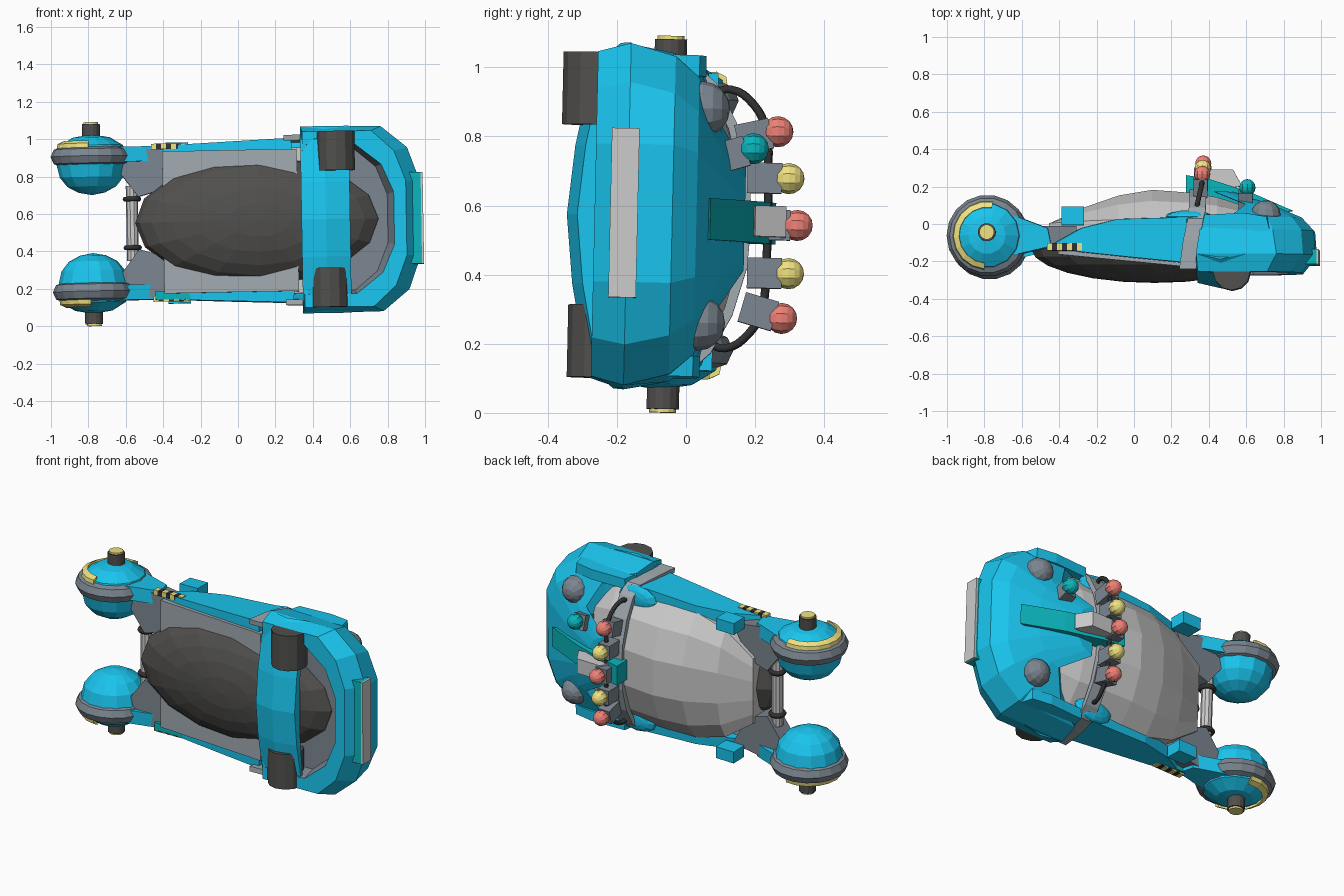
import bpy, bmesh
from math import radians, sin, cos, pi
from mathutils import Matrix, Vector

if "Cube" in bpy.data.objects:
    bpy.data.objects.remove(bpy.data.objects["Cube"])

# Local frame: x along the vehicle, y toward its deck, z across it (mirror axis)
POSE = (Matrix.Translation((0, 0, 0.558)) @ Matrix.Rotation(radians(-1.3), 4, 'X')
        @ Matrix.Rotation(radians(-1.0), 4, 'Y'))
COLORS = dict(blue=(.01, .56, .86), teal=(.003, .46, .5), dark=(.08, .078, .075),
              slate=(.2, .24, .28), steel=(.35, .4, .43), yellow=(.87, .76, .22),
              red=(.85, .22, .18), black=(.03, .03, .03))
MATS = {}


def finish(name, bm, color=None, mirror=False):
    bmesh.ops.recalc_face_normals(bm, faces=bm.faces)
    me = bpy.data.meshes.new(name)
    bm.to_mesh(me)
    bm.free()
    ob = bpy.data.objects.new(name, me)
    bpy.context.collection.objects.link(ob)
    ob.matrix_world = POSE
    if color:
        if color not in MATS:
            MATS[color] = bpy.data.materials.new(color)
            MATS[color].diffuse_color = (*COLORS[color], 1)
        me.materials.append(MATS[color])
    if mirror:
        m = ob.modifiers.new("mirror", 'MIRROR')
        m.use_axis = (False, False, True)
        m.use_mirror_merge = False
    return ob


def loft(name, loops, color=None, mirror=False, closed=True, caps=(True, True)):
    """Skin a list of point loops that all have the same count."""
    bm = bmesh.new()
    rows = [[bm.verts.new(p) for p in lp] for lp in loops]
    n = len(rows[0])
    for a, b in zip(rows, rows[1:]):
        for i in range(n if closed else n - 1):
            j = (i + 1) % n
            bm.faces.new((a[i], a[j], b[j], b[i]))
    if caps[0]:
        bm.faces.new(rows[0])
    if caps[1]:
        bm.faces.new(rows[-1])
    return finish(name, bm, color, mirror)


def prism(name, pts, z0, z1, color=None, mirror=False, shrink=1.0, flare=0.0):
    """Extrude an x-y outline across z, tapering or flaring the outer face."""
    cx = sum(p[0] for p in pts) / len(pts)
    cy = sum(p[1] for p in pts) / len(pts)
    outer = [(cx + (x - cx) * shrink, cy + (y - cy) * shrink, z1 + flare * (x - cx)) for x, y in pts]
    return loft(name, [[(x, y, z0) for x, y in pts], outer], color, mirror)


def box(name, c, size, color=None, mirror=False, rot=0):
    bm = bmesh.new()
    bmesh.ops.create_cube(bm, size=1, matrix=Matrix.Translation(c)
                          @ Matrix.Rotation(radians(rot), 4, 'X') @ Matrix.Diagonal((*size, 1)))
    return finish(name, bm, color, mirror)


def ball(name, c, r, color=None, mirror=False, u=12, v=8):
    bm = bmesh.new()
    r = r if isinstance(r, tuple) else (r, r, r)
    bmesh.ops.create_uvsphere(bm, u_segments=u, v_segments=v, radius=1,
                              matrix=Matrix.Translation(c) @ Matrix.Diagonal((*r, 1))
                              @ Matrix.Rotation(pi / 2, 4, 'X'))
    return finish(name, bm, color, mirror)


def lathe(name, c, prof, color=None, mirror=False, n=14, a0=0, a1=360, ring=False):
    """Spin an (r, z) profile about a z axis; ring closes the profile itself."""
    full = a1 - a0 == 360
    loops = []
    for k in range(n + 1):
        a = radians(a0 + (a1 - a0) * k / n)
        loops.append([(c[0] + r * cos(a), c[1] + r * sin(a), z) for r, z in prof])
    ob = loft(name, loops, color, mirror, ring, (not full, not full))
    bm = bmesh.new()
    bm.from_mesh(ob.data)
    bmesh.ops.remove_doubles(bm, verts=bm.verts, dist=1e-5)
    bmesh.ops.recalc_face_normals(bm, faces=bm.faces)
    bm.to_mesh(ob.data)
    bm.free()
    return ob


def tube(name, pts, r, color=None, cyclic=False):
    cu = bpy.data.curves.new(name, 'CURVE')
    cu.dimensions = '3D'
    cu.bevel_depth, cu.bevel_resolution, cu.resolution_u = r, 1, 4
    cu.use_fill_caps = True
    sp = cu.splines.new('BEZIER')
    sp.bezier_points.add(len(pts) - 1)
    sp.use_cyclic_u = cyclic
    for bp, p in zip(sp.bezier_points, pts):
        bp.co = p
        bp.handle_left_type = bp.handle_right_type = 'AUTO'
    ob = bpy.data.objects.new(name, cu)
    bpy.context.collection.objects.link(ob)
    ob.matrix_world = POSE
    cu.materials.append(MATS[color])


# Rear wheel pods
W = (-.778, -.07)
lathe("wheel_pod", W, [(0, .155), (.07, .168), (.13, .2), (.17, .25), (.187, .32), (.185, .37),
                       (.17, .42), (.1, .463), (0, .48)], "blue", True)
lathe("wheel_tyre", W, [(.16 + .058 * cos(k * pi / 4), .362 + .054 * sin(k * pi / 4))
                        for k in range(8)], "slate", True, n=18, ring=True)
H = (-.778, -.055)
lathe("wheel_hub", H, [(0, .45), (.048, .45), (.048, .535), (0, .535)], "dark", True)
lathe("hub_cap", H, [(0, .52), (.04, .52), (.04, .545), (0, .545)], "yellow", True)
lathe("wheel_guard", W, [(.145, .4), (.185, .4), (.18, .43), (.15, .445)],
      "yellow", True, n=9, a0=80, a1=265, ring=True)

# Arms joining the pods to the body
strut = [(-.66, .36), (-.62, .26), (-.53, .14), (-.4, .18), (-.3, .37), (-.5, .4)]
loft("wheel_strut", [[(x, -.14, z) for x, z in strut], [(x, -.02, z) for x, z in strut]],
     "slate", True)
prism("arm_fairing", [(-.66, .05), (-.45, -.03), (-.43, -.13), (-.64, -.18)],
      .33, .41, "blue", True, .95)
lathe("rear_bar", (-.565, -.07), [(0, -.2), (.032, -.2), (.032, .2), (0, .2)], n=10)

# Hull: faceted deck shell lofted along x, belly and floor plate
shell = []
for x, h, w in [(-.45, 0, .2), (-.27, .085, .33), (-.08, .15, .385), (.1, .18, .39),
                (.3, .165, .39), (.45, .14, .39), (.62, .085, .34)]:
    half = [(-.12, w), (.1 * h, w), (.65 * h, .72 * w), (h, .28 * w)]
    shell.append([(x, y, z) for y, z in half] + [(x, y, -z) for y, z in reversed(half)])
loft("deck_shell", shell)
ball("belly", (.11, -.13, 0), (.66, .185, .34), "dark", u=16, v=12)
prism("floor_plate", [(-.4, -.17), (.32, -.24), (.32, -.1), (-.4, -.08)], -.38, .38, "steel")

# Side panels with their fittings
prism("side_panel", [(-.46, -.13), (-.28, -.03), (-.08, .02), (.3, .03), (.3, -.22),
                     (0, -.19), (-.28, -.16)], .35, .425, "blue", True, .97, .04)
box("side_step", (-.34, -.13, -.39), (.22, .06, .045), "teal")
for i in range(7):
    box("hazard_stripe", (-.445 + i * .027, -.132, .407), (.027, .04, .03),
        "black" if i % 2 else "yellow", True)
box("side_box", (-.32, .035, .395), (.12, .1, .07), "blue", True)
ball("side_blister", (.3, .03, .37), (.125, .035, .075), "blue", True)


# Nose shell: outlines stacked along y, with an open recess underneath
def nose_loop(y, half):
    return [(x, y, z) for x, z in half] + [(x, y, -z) for x, z in reversed(half)]


rim = nose_loop(-.265, [(.37, .4), (.63, .4), (.77, .29), (.835, .14)])
floor = nose_loop(-.17, [(.38, .38), (.62, .38), (.74, .28), (.8, .13)])
loft("nose_shell", [
    rim,
    nose_loop(-.265, [(.35, .47), (.72, .47), (.84, .36), (.9, .2)]),
    nose_loop(-.17, [(.34, .5), (.77, .495), (.91, .38), (.975, .2)]),
    nose_loop(-.04, [(.36, .475), (.75, .46), (.9, .35), (.965, .2)]),
    nose_loop(.03, [(.52, .43), (.72, .4), (.85, .3), (.9, .18)]),
    nose_loop(.1, [(.6, .26), (.65, .24), (.7, .19), (.74, .12)]),
    nose_loop(.17, [(.43, .15), (.47, .13), (.5, .11), (.53, .06)])],
     "blue", caps=(False, True))
loft("nose_recess", [rim, floor], "slate", caps=(False, True))
prism("nose_rail", [(.36, -.05), (.38, .04), (.6, .05), (.72, .03), (.74, -.05)],
      .405, .465, "blue", True, .97)
ball("nose_dome", (.71, .04, .31), .08, "slate", True)

# Belly cross band with round skids
band = [(-.345, 0), (-.325, .2), (-.28, .43), (-.2, .5), (-.17, .48), (-.24, .4), (-.26, .2), (-.265, 0)]
loft("cross_band", [[(x, y + (d if k < 4 else 0), z) for k, (y, z) in enumerate(band)]
                    for x, d in ((.34, .03), (.47, 0), (.6, .03))], "blue", True)
for c, s in (((.53, -.265), 1), ((.485, -.235), -1)):
    lathe("belly_skid", c, [(0, .26 * s), (.1, .26 * s), (.1, .47 * s), (0, .47 * s)], "dark", n=12)

# Front bumper
box("bumper", (.945, -.18, 0), (.07, .08, .49), "teal")
box("bumper_face", (.985, -.18, 0), (.012, .08, .49))

# Strap over the deck
path = [(-.25, .455, .295), (-.1, .455, .315), (.02, .445, .34), (.08, .39, .345),
        (.14, .28, .345), (.18, .14, .345), (.19, 0, .345)]
path += [(y, -z, x) for y, z, x in reversed(path[:-1])]
loops = []
for y, z, x in path:
    d = Vector((0, y + .2, z)).normalized() * .03
    loops.append([(x - .045, y, z), (x + .045, y, z),
                  (x + .045, y - d.y, z - d.z), (x - .045, y - d.y, z - d.z)])
loft("deck_strap", loops, "steel")

# Central ridge on the nose
prism("ridge", [(.28, .14), (.28, .26), (.4, .24), (.62, .17), (.85, .07), (.6, .03)],
      -.07, .05, "teal")
prism("ridge_cap", [(.33, .22), (.38, .29), (.53, .29), (.58, .2), (.45, .19)], -.052, .037)

# Lamp row: housing and bulb, plus one extra lamp on the nose
for x, y, z, ang, col in [(.37, .26, .255, 13, "red"), (.37, .295, .12, 0, "yellow"),
                          (.37, .322, -.015, 0, "red"), (.37, .3, -.155, 0, "yellow"),
                          (.37, .283, -.285, -15, "red"), (.61, .19, .2, 17, "teal")]:
    a = radians(ang)
    box("lamp_housing", (x - .01, y - .07 * cos(a), z - .07 * sin(a)), (.075, .1, .088), "slate", rot=ang)
    ball("lamp_bulb", (x, y, z), .045, col, u=10, v=8)

# Hose through the lamps and rings on the rear bar
half = [(.34, .07, .36), (.35, .12, .375), (.365, .19, .33), (.37, .225, .26), (.37, .235, .13)]
tube("lamp_hose", half + [(x, y, -z) for x, y, z in reversed(half)], .013, "black")
for z in (-.13, .13):
    tube("bar_ring", [(-.565 + .036 * cos(k * pi / 3), -.07 + .036 * sin(k * pi / 3), z)
                      for k in range(6)], .014, "black", True)

for m in bpy.data.materials:
    if m.users and not m.is_grease_pencil:
        m.use_nodes = True
        m.node_tree.nodes["Principled BSDF"].inputs["Base Color"].default_value = m.diffuse_color
